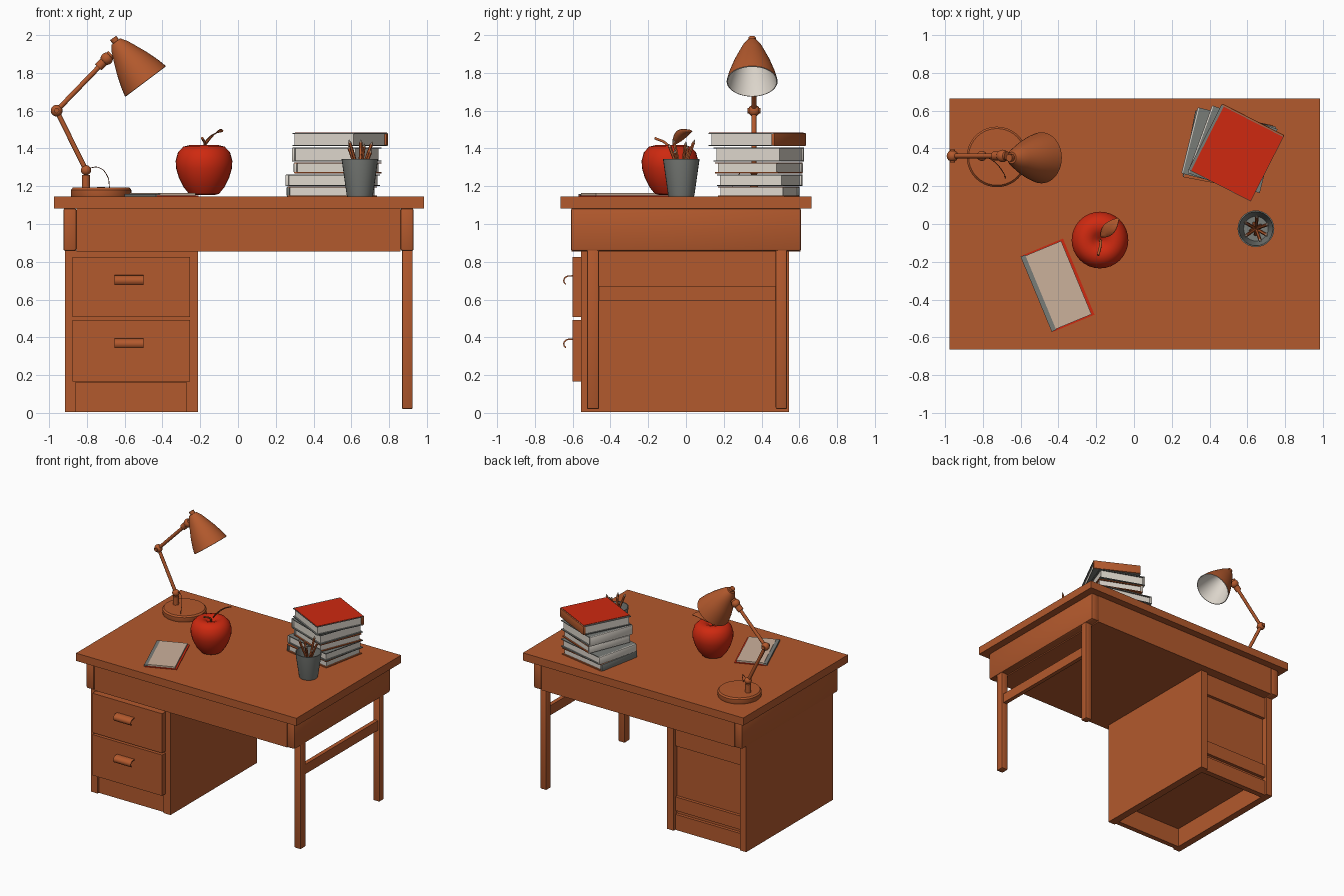
import bpy, bmesh, math
from mathutils import Matrix, Vector

cube = bpy.data.objects.get("Cube")
if cube:
    bpy.data.objects.remove(cube, do_unlink=True)


def material(name, r, g, b):
    m = bpy.data.materials.new(name)
    m.use_nodes = True
    m.diffuse_color = (r, g, b, 1)
    m.node_tree.nodes["Principled BSDF"].inputs["Base Color"].default_value = (r, g, b, 1)
    return m


WOOD = material("orange_brown", 0.45, 0.10, 0.026)
RED = material("red", 0.62, 0.022, 0.005)
GREY = material("grey", 0.19, 0.20, 0.185)
WHITE = material("warm_white", 0.72, 0.67, 0.60)
PAPER = material("paper_beige", 0.60, 0.44, 0.33)
DARK = material("dark_brown", 0.16, 0.04, 0.015)


def finish(name, bm, mats, smooth=True):
    me = bpy.data.meshes.new(name)
    bmesh.ops.recalc_face_normals(bm, faces=bm.faces)
    bm.to_mesh(me)
    bm.free()
    for m in mats:
        me.materials.append(m)
    if smooth:
        me.shade_smooth()
        me.set_sharp_from_angle(angle=math.radians(35))
    ob = bpy.data.objects.new(name, me)
    bpy.context.collection.objects.link(ob)
    return ob


def box(name, x, y, z, mat=WOOD, bevel=0, place=Matrix()):
    """Box from three (low, high) ranges."""
    bm = bmesh.new()
    mid = [sum(r) / 2 for r in (x, y, z)]
    size = [r[1] - r[0] for r in (x, y, z)]
    bmesh.ops.create_cube(bm, size=1, matrix=place @ Matrix.Translation(mid) @ Matrix.Diagonal(size + [1]))
    if bevel:
        bmesh.ops.bevel(bm, geom=bm.edges[:], offset=bevel, segments=2, profile=0.5, affect='EDGES')
    return finish(name, bm, [mat], bool(bevel))


def revolve(name, profile, place, mats=(WOOD,), n=32, rule=None):
    """Lathe of (radius, height) points around the local z axis."""
    bm = bmesh.new()
    rings = []
    for r, h in profile:
        count = n if r > 0 else 1
        rings.append([bm.verts.new(place @ Vector((r * math.cos(math.tau * i / n),
                      r * math.sin(math.tau * i / n), h))) for i in range(count)])
    for k, (a, b) in enumerate(zip(rings, rings[1:])):
        for i in range(n):
            j = (i + 1) % n
            loop = [a[i % len(a)], a[j % len(a)], b[j % len(b)], b[i % len(b)]]
            f = bm.faces.new(list(dict.fromkeys(loop)))
            f.material_index = rule(k) if rule else 0
    return finish(name, bm, mats)


def aim(p, direction):
    return Matrix.Translation(p) @ Vector(direction).to_track_quat('Z', 'Y').to_matrix().to_4x4()


def rod(name, p, q, r, mat=WOOD, n=12, r2=None):
    d = Vector(q) - Vector(p)
    return revolve(name, [(0, 0), (r, 0), (r2 or r, d.length), (0, d.length)], aim(p, d), (mat,), n)


def ball(name, p, r):
    bm = bmesh.new()
    bmesh.ops.create_uvsphere(bm, u_segments=16, v_segments=10, radius=r, matrix=Matrix.Translation(p))
    return finish(name, bm, [WOOD])


def tube(name, points, r, mat):
    cu = bpy.data.curves.new(name, 'CURVE')
    cu.dimensions = '3D'
    cu.bevel_depth, cu.bevel_resolution, cu.resolution_u = r, 2, 6
    cu.use_fill_caps = True
    sp = cu.splines.new('BEZIER')
    sp.bezier_points.add(len(points) - 1)
    for bp, p in zip(sp.bezier_points, points):
        bp.co = p
        bp.handle_left_type = bp.handle_right_type = 'AUTO'
    cu.materials.append(mat)
    ob = bpy.data.objects.new(name, cu)
    bpy.context.collection.objects.link(ob)


# Desk top and apron with rounded end pieces
TOP = 1.145
box("desk_top", (-0.975, 0.985), (-0.665, 0.665), (1.083, TOP))
box("apron", (-0.855, 0.86), (-0.605, 0.605), (0.855, 1.084))
for side, x in (("right", (-0.925, -0.855)), ("left", (0.86, 0.93))):
    box(side + "_apron_end", x, (-0.61, 0.61), (0.857, 1.084), bevel=0.012)

# Open leg frame
for end, y in (("front", (-0.525, -0.46)), ("back", (0.475, 0.535))):
    box(end + "_leg", (0.868, 0.925), y, (0.02, 0.87), bevel=0.008)
box("leg_rail", (0.88, 0.913), (-0.47, 0.48), (0.595, 0.672))

# Drawer pedestal, hollow underneath
for side, x in (("right", (-0.917, -0.86)), ("left", (-0.272, -0.212))):
    box(side + "_pedestal_side", x, (-0.555, 0.545), (0.005, 0.86))
inner = (-0.862, -0.27)
box("plinth", inner, (-0.54, -0.50), (0.005, 0.17))
box("pedestal_core", inner, (-0.55, 0.50), (0.16, 0.86))
for part, z in (("top", (0.68, 0.86)), ("middle", (0.16, 0.27)), ("base", (0.005, 0.13))):
    box(part + "_back_rail", inner, (0.48, 0.525), z)
box("back_skirt", inner, (0.48, 0.50), (0.1, 0.2))

# Drawers with hooked pulls
for name, z, pull in (("upper", (0.508, 0.825), 0.70), ("lower", (0.165, 0.493), 0.365)):
    box(name + "_drawer", (-0.875, -0.255), (-0.6, -0.55), z)
    bm = bmesh.new()
    arc = [math.radians(a) for a in range(80, 231, 25)]
    outline = [(-0.615 + 0.036 * math.cos(a), pull + 0.029 * math.sin(a)) for a in arc]
    outline += [(-0.615 + 0.029 * math.cos(a), pull + 0.022 * math.sin(a)) for a in reversed(arc)]
    outline += [(-0.598, pull + 0.021), (-0.598, pull + 0.029)]
    face = bm.faces.new([bm.verts.new((-0.655, y, z)) for y, z in outline])
    ext = bmesh.ops.extrude_face_region(bm, geom=[face])
    bmesh.ops.translate(bm, vec=(0.155, 0, 0),
                        verts=[v for v in ext["geom"] if isinstance(v, bmesh.types.BMVert)])
    finish(name + "_drawer_pull", bm, [WOOD])

# Lamp base and jointed arm
LY = 0.36
revolve("lamp_base", [(0, 0), (0.158, 0), (0.16, 0.006), (0.16, 0.036), (0.15, 0.047), (0, 0.05)],
        Matrix.Translation((-0.725, 0.355, TOP)), n=40)
elbow, foot, head = (-0.96, LY, 1.6), (-0.805, LY, 1.285), (-0.67, LY, 1.9)
rod("lamp_pivot", (-0.805, LY, 1.19), (-0.805, LY, 1.26), 0.022)
ball("foot_joint", foot, 0.027)
ball("elbow_joint", elbow, 0.031)
rod("elbow_pin", (-0.96, LY - 0.035, 1.6), (-0.96, LY + 0.035, 1.6), 0.014)
rod("lower_arm", foot, elbow, 0.013)
rod("upper_arm", elbow, head, 0.013)
rod("arm_sleeve", (-0.74, LY, 1.83), head, 0.024)
ball("head_joint", (-0.695, LY, 1.875), 0.033)
tube("lamp_cord", [(-0.79, LY, 1.295), (-0.74, 0.33, 1.3), (-0.69, 0.27, 1.25), (-0.68, 0.24, 1.19)],
     0.002, DARK)

# Lamp shade, pale on the inside
outer = [(0.036, 0), (0.05, 0.02), (0.068, 0.06), (0.098, 0.13), (0.122, 0.20), (0.135, 0.252)]
lining = [(r - 0.005, h + 0.002) for r, h in reversed(outer)]
shade = [(0, -0.012), (0.03, -0.01)] + outer + lining + [(0, 0.004)]
revolve("lamp_shade", shade, aim((-0.641, 0.35, 1.957), (0.6, 0, -0.8)), (WOOD, WHITE), 40,
        lambda k: int(k >= len(outer) + 1))
rod("shade_cap", (-0.635, 0.35, 1.948), (-0.661, 0.35, 1.985), 0.02)

# Apple with stem and leaf
apple = Matrix.Translation((-0.18, -0.085, TOP))
revolve("apple", [(0, 0.025), (0.03, 0.018), (0.055, 0.008), (0.08, 0.015), (0.108, 0.05), (0.133, 0.1),
        (0.148, 0.15), (0.15, 0.19), (0.138, 0.235), (0.11, 0.264), (0.075, 0.273), (0.04, 0.262),
        (0.012, 0.235), (0, 0.228)], apple, (RED,))
tube("apple_stem", [(-0.18, -0.085, 1.37), (-0.175, -0.1, 1.42), (-0.19, -0.165, 1.455)], 0.007, WOOD)
bm = bmesh.new()
start, tip = Vector((-0.175, -0.07, 1.415)), Vector((-0.082, 0.03, 1.49))
across = Vector((0.5, -0.5, 0.35)).normalized()
rows = []
for i in range(9):
    t = i / 8
    mid = start.lerp(tip, t) + Vector((0, 0, 0.022 * math.sin(math.pi * t)))
    half = 0.003 + 0.034 * math.sin(math.pi * t ** 0.85)
    rows.append([bm.verts.new(mid + across * half * s + Vector((0, 0, 0.006 * s * s))) for s in (-1, 0, 1)])
for a, b in zip(rows, rows[1:]):
    for i in (0, 1):
        bm.faces.new((a[i], a[i + 1], b[i + 1], b[i]))
leaf = finish("apple_leaf", bm, [WOOD])
leaf.modifiers.new("thickness", 'SOLIDIFY').thickness = 0.004


# Books: two covers, a spine and a page block
def book(name, centre, z, size, angle, cover, spine, back_spine=False, pages=WHITE):
    w, d = size[0] / 2, size[1] / 2
    place = Matrix.Translation((*centre, 0)) @ Matrix.Rotation(math.radians(angle), 4, 'Z')
    t = min(0.006, (z[1] - z[0]) / 4)
    box(name + "_bottom_cover", (-w, w), (-d, d), (z[0], z[0] + t), cover, place=place)
    box(name + "_top_cover", (-w, w), (-d, d), (z[1] - t, z[1]), cover, place=place)
    box(name + "_pages", (-w + 0.008, w - 0.012), (-d + 0.012, d - 0.012), (z[0] + t, z[1] - t),
        pages, place=place)
    sx, sy = ((-w, w), (d - 0.014, d + 0.008)) if back_spine else ((-w - 0.008, -w + 0.01), (-d, d))
    box(name + "_spine", sx, sy, z, spine, min(0.008, t), place)
    return place


book("first_book", (0.5, 0.385), (TOP, 1.198), (0.41, 0.36), -11, WOOD, GREY)
book("second_book", (0.505, 0.39), (1.2, 1.262), (0.42, 0.36), -14, GREY, WHITE)
book("third_book", (0.53, 0.385), (1.268, 1.326), (0.35, 0.36), -22, WOOD, WHITE)
book("fourth_book", (0.525, 0.385), (1.33, 1.405), (0.36, 0.38), -20, GREY, WHITE)
place = book("top_book", (0.54, 0.375), (1.412, 1.482), (0.37, 0.385), -27, GREY, WOOD, True)
box("top_book_panel", (-0.17, 0.183), (-0.19, 0.19), (1.481, 1.485), RED, place=place)

# Notepad with an exposed page
pad = Matrix.Translation((-0.405, -0.325, 0)) @ Matrix.Rotation(math.radians(22.5), 4, 'Z')
box("notepad_cover", (-0.115, 0.122), (-0.218, 0.218), (TOP, 1.15), RED, place=pad)
box("notepad_spine", (-0.122, -0.095), (-0.215, 0.215), (TOP, 1.16), GREY, place=pad)
box("notepad_pages", (-0.096, 0.108), (-0.21, 0.21), (1.15, 1.163), PAPER, place=pad)

# Pencil cup
cx, cy = 0.645, -0.025
revolve("pencil_cup", [(0, 0), (0.066, 0), (0.07, 0.01), (0.097, 0.2), (0.09, 0.2), (0.065, 0.015), (0, 0.015)],
        Matrix.Translation((cx, cy, TOP)), (GREY,), 28)
for i, (a, h) in enumerate(((20, 1.42), (85, 1.43), (150, 1.40), (215, 1.43), (290, 1.41), (330, 1.38))):
    c, s = math.cos(math.radians(a)), math.sin(math.radians(a))
    foot = Vector((cx - 0.03 * c, cy - 0.03 * s, 1.17))
    end = Vector((cx + 0.065 * c, cy + 0.065 * s, h))
    rod("pencil_%d" % (i + 1), foot, end, 0.009, WOOD, 6)
    rod("pencil_tip_%d" % (i + 1), end, end + (end - foot) * 0.06, 0.009, PAPER, 6, 0.002)
